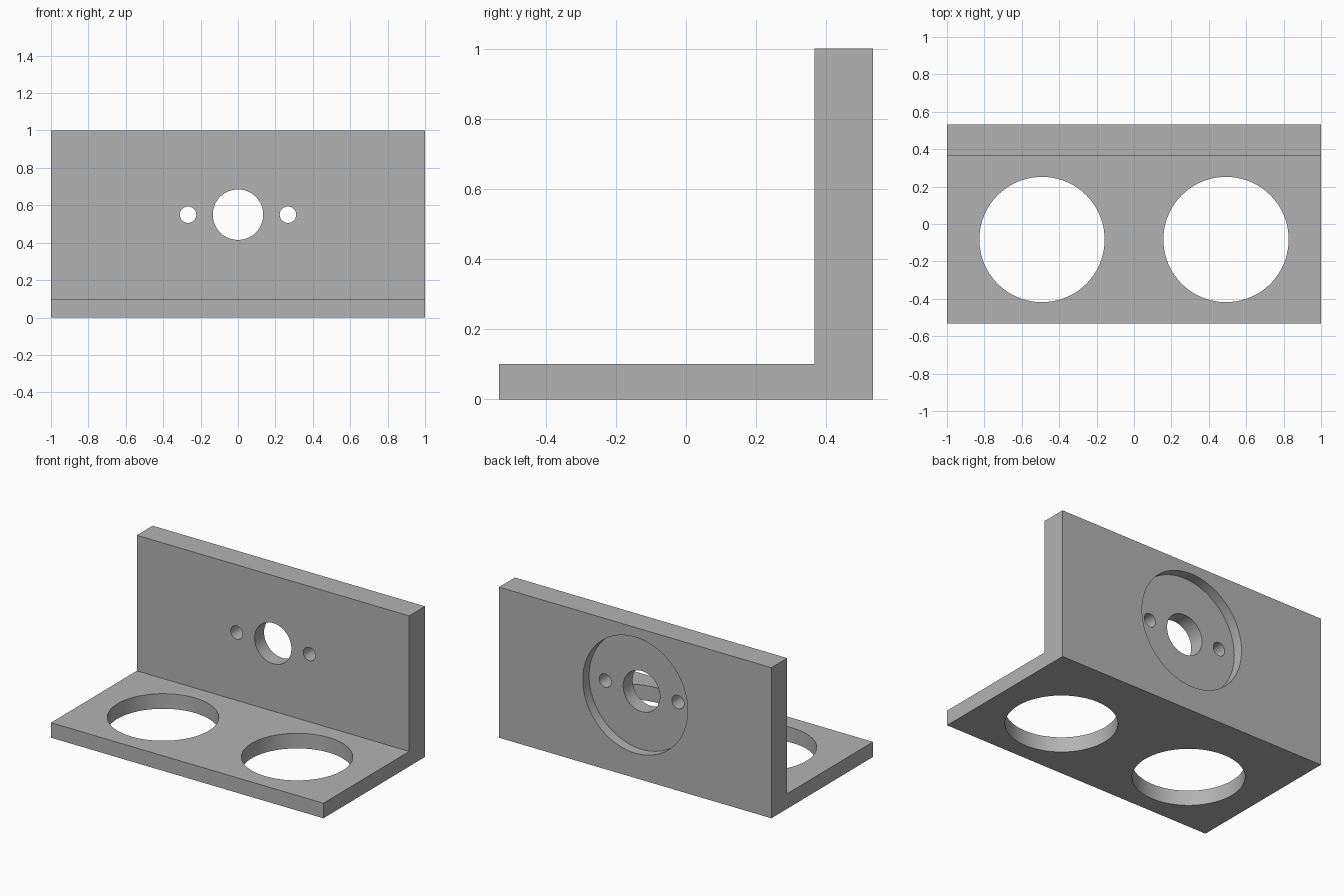
import bpy, bmesh
from math import pi, radians

cube = bpy.data.objects.get("Cube")
if cube:
    bpy.data.objects.remove(cube, do_unlink=True)

HALF_Y, WALL_Y, FLOOR = 0.533, 0.367, 0.1
HOLE_Z = 0.55                      # height of the wall holes
HOLE_Y = (WALL_Y - HALF_Y) / 2     # middle of the floor plate

grey = bpy.data.materials.new("plain grey")
grey.use_nodes = True
colour = (0.45, 0.45, 0.45, 1)
grey.diffuse_color = colour
grey.node_tree.nodes["Principled BSDF"].inputs["Base Color"].default_value = colour

# L-shaped bracket: side profile extruded along x
profile = [(-HALF_Y, 0), (HALF_Y, 0), (HALF_Y, 1),
           (WALL_Y, 1), (WALL_Y, FLOOR), (-HALF_Y, FLOOR)]
bm = bmesh.new()
face = bm.faces.new([bm.verts.new((-1, y, z)) for y, z in profile])
ext = bmesh.ops.extrude_face_region(bm, geom=[face])
bmesh.ops.translate(bm, vec=(2, 0, 0),
                    verts=[v for v in ext["geom"] if isinstance(v, bmesh.types.BMVert)])
bmesh.ops.recalc_face_normals(bm, faces=bm.faces)
mesh = bpy.data.meshes.new("angle_bracket")
bm.to_mesh(mesh)
bm.free()
mesh.materials.append(grey)
bracket = bpy.data.objects.new("angle_bracket", mesh)
bpy.context.collection.objects.link(bracket)


def drill(name, radius, location, depth, along_y=False):
    """Cut a round hole centred on location, then discard the cutter."""
    bpy.ops.mesh.primitive_cylinder_add(
        vertices=96, radius=radius, depth=depth, location=location,
        rotation=(pi / 2 if along_y else 0, 0, 0))
    cutter = bpy.context.object
    cutter.name = name
    cutter.hide_render = True
    cutter.data.materials.append(grey)
    mod = bracket.modifiers.new(name, "BOOLEAN")
    mod.operation, mod.solver, mod.object = "DIFFERENCE", "EXACT", cutter
    bpy.ops.object.select_all(action="DESELECT")
    bracket.select_set(True)
    bpy.context.view_layer.objects.active = bracket
    bpy.ops.object.modifier_apply(modifier=mod.name)
    bpy.data.objects.remove(cutter, do_unlink=True)


# Round recess in the back of the wall
RECESS = 0.067
drill("back_recess", 0.385, (0, HALF_Y, HOLE_Z), 2 * RECESS, along_y=True)

# Shaft hole and two screw holes through the wall
drill("shaft_hole", 0.135, (0, 0.45, HOLE_Z), 0.4, along_y=True)
for side in (-1, 1):
    drill("screw_hole", 0.044, (side * 0.267, 0.45, HOLE_Z), 0.4, along_y=True)
    # Large openings through the floor plate
    drill("floor_opening", 0.335, (side * 0.492, HOLE_Y, FLOOR / 2), 0.4)

bpy.ops.object.shade_smooth_by_angle(angle=radians(30))
